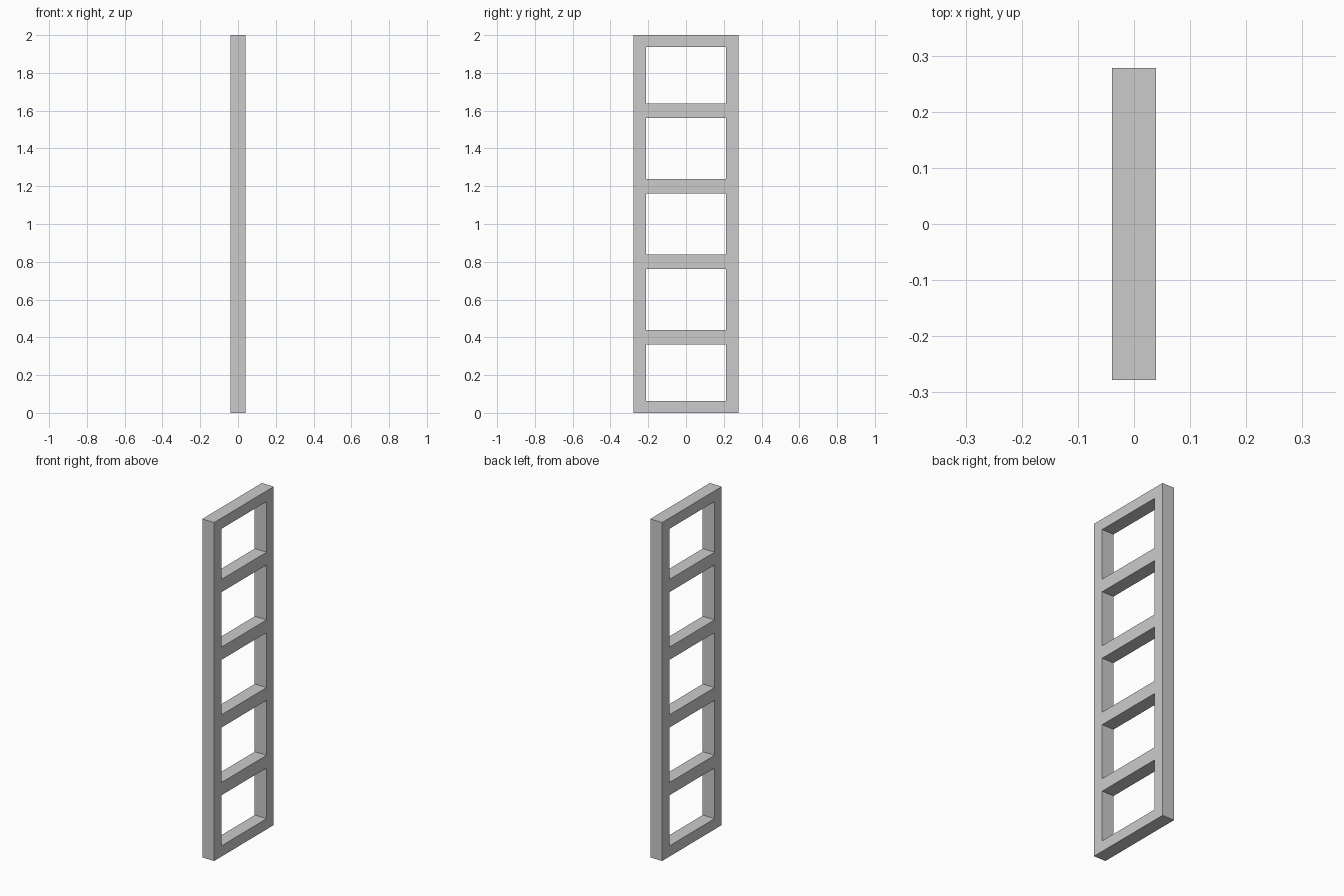
import bpy, bmesh

if "Cube" in bpy.data.objects:
    bpy.data.objects.remove(bpy.data.objects["Cube"])

DEPTH = 0.078          # thickness along x
HALF_W = 0.278         # outer half width along y
STILE = 0.066          # width of the uprights and end rails
RUNG = 0.0755          # height of the inner rungs
HEIGHT, BAYS = 2.0, 5

# Grid lines: uprights across y, rails and evenly spaced rungs up z
ys = [-HALF_W, -HALF_W + STILE, HALF_W - STILE, HALF_W]
zs = [0, STILE * 0.96]
for i in range(1, BAYS):
    c = HEIGHT * i / BAYS
    zs += [c - RUNG / 2, c + RUNG / 2]
zs += [HEIGHT - STILE * 0.96, HEIGHT]

# Flat ladder profile: fill every grid cell except the openings
bm = bmesh.new()
grid = [[bm.verts.new((-DEPTH / 2, y, z)) for y in ys] for z in zs]
for r in range(len(zs) - 1):
    for c in range(3):
        if c == 1 and r % 2 == 1:
            continue
        bm.faces.new((grid[r][c], grid[r][c + 1], grid[r + 1][c + 1], grid[r + 1][c]))

# Extrude the profile through its thickness
ext = bmesh.ops.extrude_face_region(bm, geom=bm.faces[:], use_keep_orig=True)
moved = [v for v in ext["geom"] if isinstance(v, bmesh.types.BMVert)]
bmesh.ops.translate(bm, verts=moved, vec=(DEPTH, 0, 0))
bmesh.ops.recalc_face_normals(bm, faces=bm.faces[:])

mesh = bpy.data.meshes.new("ladder_frame")
bm.to_mesh(mesh)
bm.free()
bpy.context.collection.objects.link(bpy.data.objects.new("ladder_frame", mesh))
